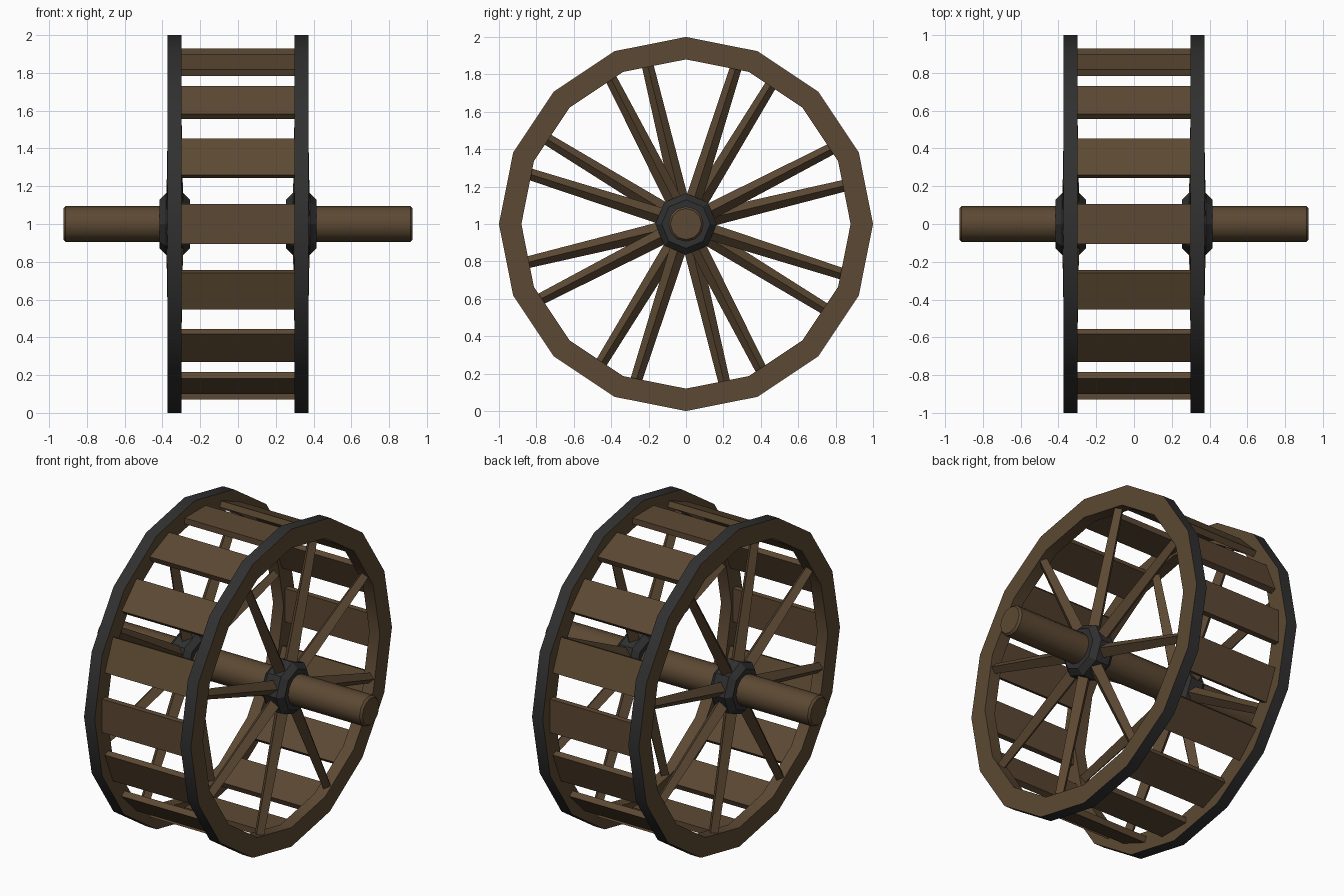
import bpy, bmesh, math
from mathutils import Matrix, Vector

if "Cube" in bpy.data.objects:
    bpy.data.objects.remove(bpy.data.objects["Cube"])

CENTRE = Vector((0, 0, 1))


def material(name, rgb):
    m = bpy.data.materials.new(name)
    m.diffuse_color = (*rgb, 1)
    m.use_nodes = True
    m.node_tree.nodes["Principled BSDF"].inputs["Base Color"].default_value = m.diffuse_color
    return m


WOOD = material("brown wood", (0.107, 0.066, 0.033))
IRON = material("dark iron", (0.030, 0.030, 0.031))


def finish(bm, name, mats, smooth=False):
    bmesh.ops.recalc_face_normals(bm, faces=bm.faces)
    mesh = bpy.data.meshes.new(name)
    bm.to_mesh(mesh)
    bm.free()
    for m in mats:
        mesh.materials.append(m)
    ob = bpy.data.objects.new(name, mesh)
    ob.location = CENTRE
    bpy.context.collection.objects.link(ob)
    if smooth:
        bpy.ops.object.select_all(action='DESELECT')
        ob.select_set(True)
        bpy.context.view_layer.objects.active = ob
        bpy.ops.object.shade_smooth_by_angle(angle=math.radians(32))
    return ob


def lathe(profile, sides, closed):
    """Turn an (x, radius) profile about the x axis."""
    bm = bmesh.new()
    rings = []
    for i in range(sides):
        a = 2 * math.pi * i / sides
        rings.append([bm.verts.new((x, r * math.cos(a), r * math.sin(a)))
                      for x, r in profile])
    n = len(profile)
    for i in range(sides):
        p, q = rings[i], rings[(i + 1) % sides]
        for j in range(n if closed else n - 1):
            k = (j + 1) % n
            bm.faces.new((p[j], p[k], q[k], q[j]))
    if not closed:
        bm.faces.new([r[0] for r in rings])
        bm.faces.new([r[-1] for r in rings])
    return bm


# Axle with slightly chamfered ends
bm = lathe([(-0.925, 0.083), (-0.912, 0.094), (0.912, 0.094), (0.925, 0.083)], 12, False)
finish(bm, "axle", [WOOD], True)

for side, label, phase in ((1, "right", 27.3), (-1, "left", 13.6)):
    cx = 0.335 * side

    # Wooden rim with an iron tyre on its outer faces
    bm = lathe([(cx - 0.037, 0.88), (cx - 0.037, 1), (cx + 0.037, 1), (cx + 0.037, 0.88)],
               16, True)
    for f in bm.faces:
        if all(math.hypot(v.co.y, v.co.z) > 0.95 for v in f.verts):
            f.material_index = 1
    finish(bm, label + "_rim", [WOOD, IRON], True)

    # Chamfered iron hub
    bm = lathe([(cx - 0.08, 0.09), (cx - 0.08, 0.13), (cx - 0.045, 0.164),
                (cx + 0.045, 0.164), (cx + 0.08, 0.13), (cx + 0.08, 0.09)], 8, True)
    finish(bm, label + "_hub", [IRON])

    # Eight tapered square spokes, set on edge
    bm = bmesh.new()
    for i in range(8):
        turn = Matrix.Rotation(math.radians(phase + 45 * i - 90), 4, 'X')
        place = turn @ Matrix.Translation((cx, 0, 0.49))
        bmesh.ops.create_cone(bm, cap_ends=True, segments=4, radius1=0.045,
                              radius2=0.031, depth=0.82, matrix=place)
    finish(bm, label + "_spokes", [WOOD])

# Sixteen boards joining the two rims
bm = bmesh.new()
for i in range(16):
    place = (Matrix.Rotation(math.tau * i / 16, 4, 'X')
             @ Matrix.Translation((0, 0, 0.911))
             @ Matrix.Diagonal((0.62, 0.21, 0.037, 1)))
    bmesh.ops.create_cube(bm, size=1, matrix=place)
finish(bm, "paddle_boards", [WOOD])
